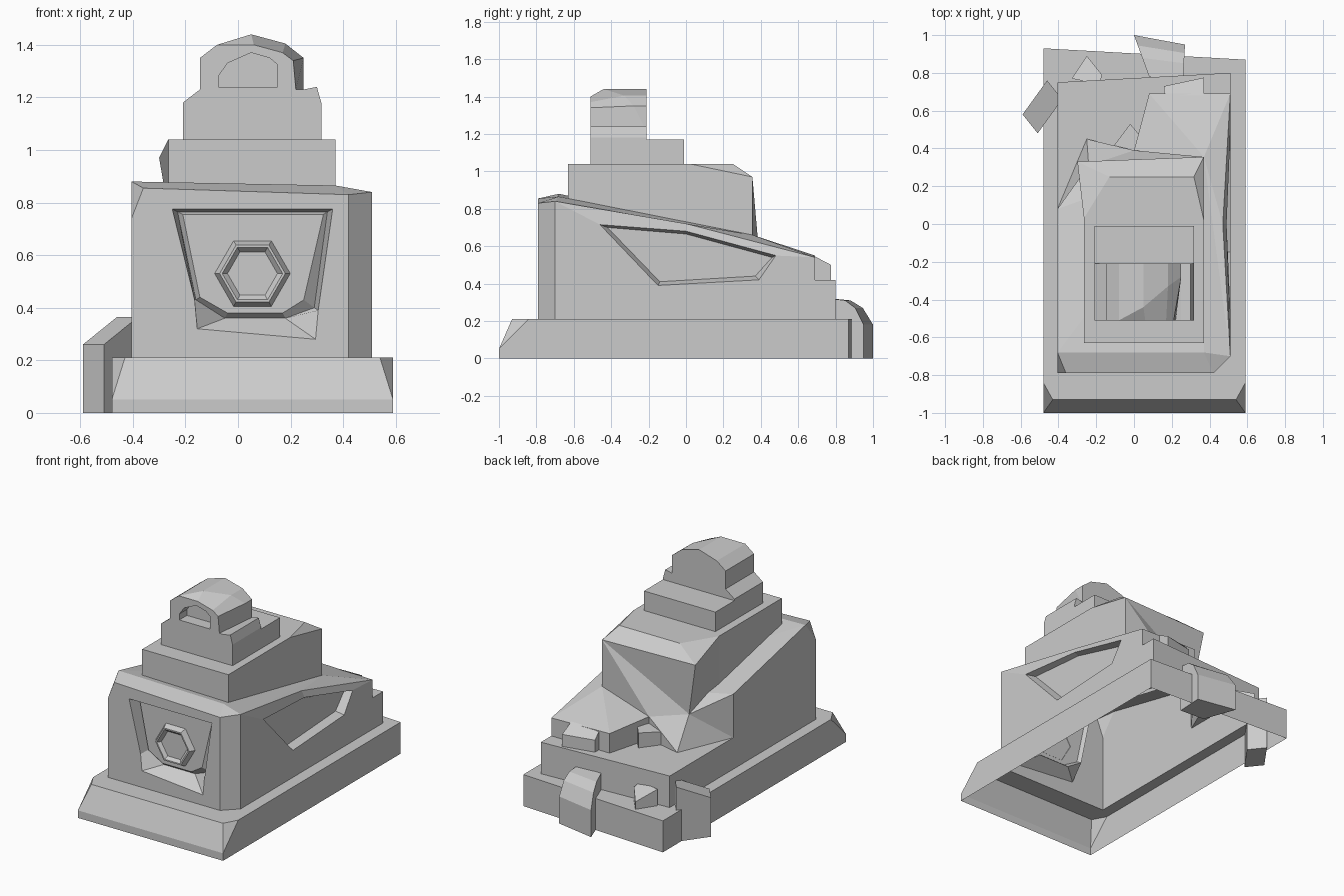
import bpy
import bmesh
from math import cos, sin, pi

cube = bpy.data.objects.get("Cube")
if cube:
    bpy.data.objects.remove(cube, do_unlink=True)

stone = bpy.data.materials.new("grey stone")
stone.use_nodes = True
grey = (0.6, 0.6, 0.6, 1)
stone.diffuse_color = grey
stone.node_tree.nodes["Principled BSDF"].inputs["Base Color"].default_value = grey


def build(name, polygons):
    """Weld a list of polygons into one flat-shaded object."""
    bm = bmesh.new()
    for polygon in polygons:
        bm.faces.new([bm.verts.new(point) for point in polygon])
    bmesh.ops.remove_doubles(bm, verts=bm.verts, dist=0.001)
    bmesh.ops.recalc_face_normals(bm, faces=bm.faces)
    mesh = bpy.data.meshes.new(name)
    bm.to_mesh(mesh)
    bm.free()
    mesh.materials.append(stone)
    obj = bpy.data.objects.new(name, mesh)
    bpy.context.collection.objects.link(obj)
    return obj


def loft(rings, cap_start=False, cap_end=False):
    """Join rings of equal length with quads."""
    polygons = []
    for first, second in zip(rings, rings[1:]):
        count = len(first)
        for i in range(count):
            j = (i + 1) % count
            polygons.append([first[i], first[j], second[j], second[i]])
    if cap_start:
        polygons.append(rings[0])
    if cap_end:
        polygons.append(rings[-1])
    return polygons


def at_x(x, points):
    return [(x, y, z) for y, z in points]


def at_y(y, points):
    return [(x, y, z) for x, z in points]


def at_z(z, points):
    return [(x, y, z) for x, y in points]


def block(name, footprint, bottom, tops):
    """Rough stone with its own height at each corner."""
    lower = at_z(bottom, footprint)
    upper = [(x, y, top) for (x, y), top in zip(footprint, tops)]
    return build(name, loft([lower, upper], True, True))


# Plinth: sloped front, open underneath, with a ledge around the body
plinth_foot = [(-.48, -1), (-.48, -1), (.59, -1), (.59, -1), (.59, .87), (-.48, .93)]
plinth_top = [(-.48, -.84), (-.43, -.93), (.54, -.93), (.59, -.84), (.59, .87), (-.48, .93)]
body_foot = [(-.405, -.79), (-.405, -.79), (.42, -.79), (.51, -.7), (.51, .8), (-.405, .75)]
build("plinth", loft([at_z(0, plinth_foot), at_z(.05, plinth_foot),
                      at_z(.21, plinth_top), at_z(.21, body_foot)]))

# Body corners at the plinth, on the broken rear ledge and on the sloping deck
foot_fl, _, foot_fr, foot_r, foot_br, foot_bl = at_z(.21, body_foot)
ledge = at_z(.42, [(.51, .69), (.51, .8), (-.405, .75), (-.405, .08),
                   (-.25, .45), (0, .39), (.08, .69)])
ledge_r, ledge_br, ledge_bl, ledge_l, ledge_d, ledge_c, ledge_b = ledge
front_l, front_ml, front_r = at_y(-.79, [(-.405, .74), (-.36, .855), (.42, .83)])
deck_l, deck_m, deck_r = (-.405, -.68, .88), (.37, -.68, .865), (.51, -.7, .84)
side_m, back_r, back_m = (.47, 0, .72), (.51, .69, .54), (.08, .69, .55)
break_a, break_b, break_c = (0, .39, .57), (-.24, .31, .62), (-.405, .08, .71)
deck_hub = (.37, .355, .66)

# Sunken front panel with a chipped lower edge
panel = at_y(-.79, [(-.25, .775), (.36, .775), (.305, .39), (.295, .28), (-.155, .32), (-.165, .43)])
panel_deep = at_y(-.71, [(-.23, .765), (.34, .765), (.29, .4), (.18, .36), (-.05, .36), (-.16, .43)])
panel_floor = at_y(-.735, [(-.21, .755), (.325, .755), (.25, .43), (.17, .38), (-.04, .38), (-.145, .44)])
p_tl, p_tr, p_r, p_br, p_bl, p_l = panel

# Broken dent in the side wall
dent = at_x(.51, [(-.46, .715), (0, .68), (.48, .55), (.39, .42), (-.15, .39)])
dent[1] = (.49, 0, .68)
dent_floor = at_x(.46, [(-.42, .7), (0, .665), (.46, .54), (.37, .44), (-.14, .41)])
d_front, d_top, d_back, d_low, d_bottom = dent

body = [
    # front wall around the panel
    [front_ml, front_r, p_tr, p_tl], [front_r, foot_fr, p_br, p_r, p_tr],
    [foot_fr, foot_fl, p_bl, p_br], [foot_fl, front_l, p_l, p_bl],
    [front_l, front_ml, p_tl, p_l],
    # chamfered corner and the side wall around the dent
    [foot_fr, foot_r, deck_r, front_r],
    [foot_r, deck_r, d_front, d_bottom], [deck_r, side_m, d_top, d_front],
    [side_m, back_r, d_back, d_top],
    [back_r, ledge_r, ledge_br, foot_br, d_low, d_back],
    [foot_br, foot_r, d_bottom, d_low],
    # back and other side
    [foot_br, ledge_br, ledge_bl, foot_bl],
    [foot_fl, front_l, deck_l, break_c, ledge_l, ledge_bl, foot_bl],
    # bevel above the front
    [front_l, front_ml, deck_l], [front_ml, front_r, deck_m, deck_l],
    [front_r, deck_r, deck_m],
    # ledge and broken rear faces
    ledge,
    [back_r, back_m, ledge_b, ledge_r], [back_m, break_a, ledge_c, ledge_b],
    [break_a, break_b, ledge_d], [break_a, ledge_d, ledge_c],
    [break_b, break_c, ledge_l], [break_b, ledge_l, ledge_d],
]
# sloping deck fans out from one corner of the tower
deck = [deck_l, deck_m, deck_r, side_m, back_r, back_m, break_a, break_b, break_c]
for i, corner in enumerate(deck):
    body.append([deck_hub, corner, deck[(i + 1) % len(deck)]])
body += loft([panel, panel_deep, panel_floor], cap_end=True)
body += loft([dent, dent_floor], cap_end=True)
build("body", body)


# Hexagonal boss on the front panel
def hexagon(radius, y):
    return [(.055 + radius * cos(i * pi / 3), y, .53 + radius * sin(i * pi / 3)) for i in range(6)]


build("hexagon_boss", loft([hexagon(.145, -.733), hexagon(.125, -.77), hexagon(.115, -.77),
                            hexagon(.095, -.75)], cap_end=True))

# Lower tower with a chipped back edge
roof = at_z(1.04, [(-.265, -.63), (.37, -.63), (.37, .02), (.317, .25), (-.13, .25), (-.265, .03)])
roof_fl, roof_fr, roof_r, roof_br, roof_bl, roof_l = roof
eave_r, eave_l = (.37, .355, .97), (-.3, .33, .97)
root_fl, root_fr = (-.265, -.63, .84), (.37, -.63, .84)
root_l = (-.265, .03, .7)
build("lower_tower", [
    roof,
    [roof_r, eave_r, roof_br], [roof_br, eave_r, eave_l, roof_bl], [roof_bl, eave_l, roof_l],
    [roof_fl, roof_fr, root_fr, root_fl],
    [roof_fr, roof_r, eave_r, deck_hub, root_fr],
    [eave_r, eave_l, break_b], [eave_r, break_b, break_a], [eave_r, break_a, deck_hub],
    [roof_l, eave_l, break_b, root_l], [roof_fl, roof_l, root_l, root_fl],
])

# Upper tower: shouldered front part and a low step behind it
shoulders = [(-.21, 1.04), (-.21, 1.18), (-.145, 1.23), (.25, 1.23), (.3, 1.24), (.317, 1.18), (.317, 1.04)]
build("upper_tower", loft([at_y(-.51, shoulders), at_y(-.21, shoulders)], True, True))
block("rear_step", [(-.21, -.21), (.317, -.21), (.317, -.01), (-.21, -.01)], 1.04, [1.17] * 4)

# Arched top, chipped at one front corner, with a sunken arched niche
arch = [(-.145, 1.23), (-.145, 1.35), (-.08, 1.4), (.05, 1.44), (.18, 1.405), (.25, 1.35), (.25, 1.23)]
chip_depth = [-.51, -.51, -.51, -.44, -.33, -.28, -.22]
chip_edge = [(x, y, z) for (x, z), y in zip(arch, chip_depth)]
arch_front = [(-.145, 1.23), (-.145, 1.35), (-.08, 1.4), (.06, 1.4), (.17, 1.37), (.21, 1.34), (.22, 1.23)]
niche = [(-.075, 1.24), (-.075, 1.28), (-.04, 1.33), (.05, 1.37), (.12, 1.35), (.15, 1.325), (.15, 1.24)]
build("arched_top", loft([at_y(-.21, arch), chip_edge, at_y(-.51, arch_front),
                          at_y(-.51, niche), at_y(-.43, niche)], True, True))

# Fallen stones around the back
block("side_stone", [(-.59, .58), (-.51, .48), (-.38, .66), (-.46, .76)], 0, [.26, .26, .365, .365])
block("ledge_stone", [(.16, .68), (.37, .68), (.37, .775), (.16, .73)], .42, [.55, .55, .5, .5])
block("broken_stone", [(-.155, .35), (.02, .37), (.03, .47), (-.02, .53)], .42, [.5, .53, .53, .52])
block("plinth_stone", [(-.33, .77), (-.18, .74), (-.17, .79), (-.25, .89)], .21, [.32, .32, .3, .26])

# Rounded fallen block leaning on the back of the plinth
curve = [(0, 0), (0, .32), (.45, .31), (.75, .27), (1, .18), (1, 0)]
ends = [((.08, .78), (0, 1)), ((.26, .77), (.27, .95))]
build("rounded_stone", loft([[(a[0] + t * (b[0] - a[0]), a[1] + t * (b[1] - a[1]), z)
                              for t, z in curve] for a, b in ends], True, True))
